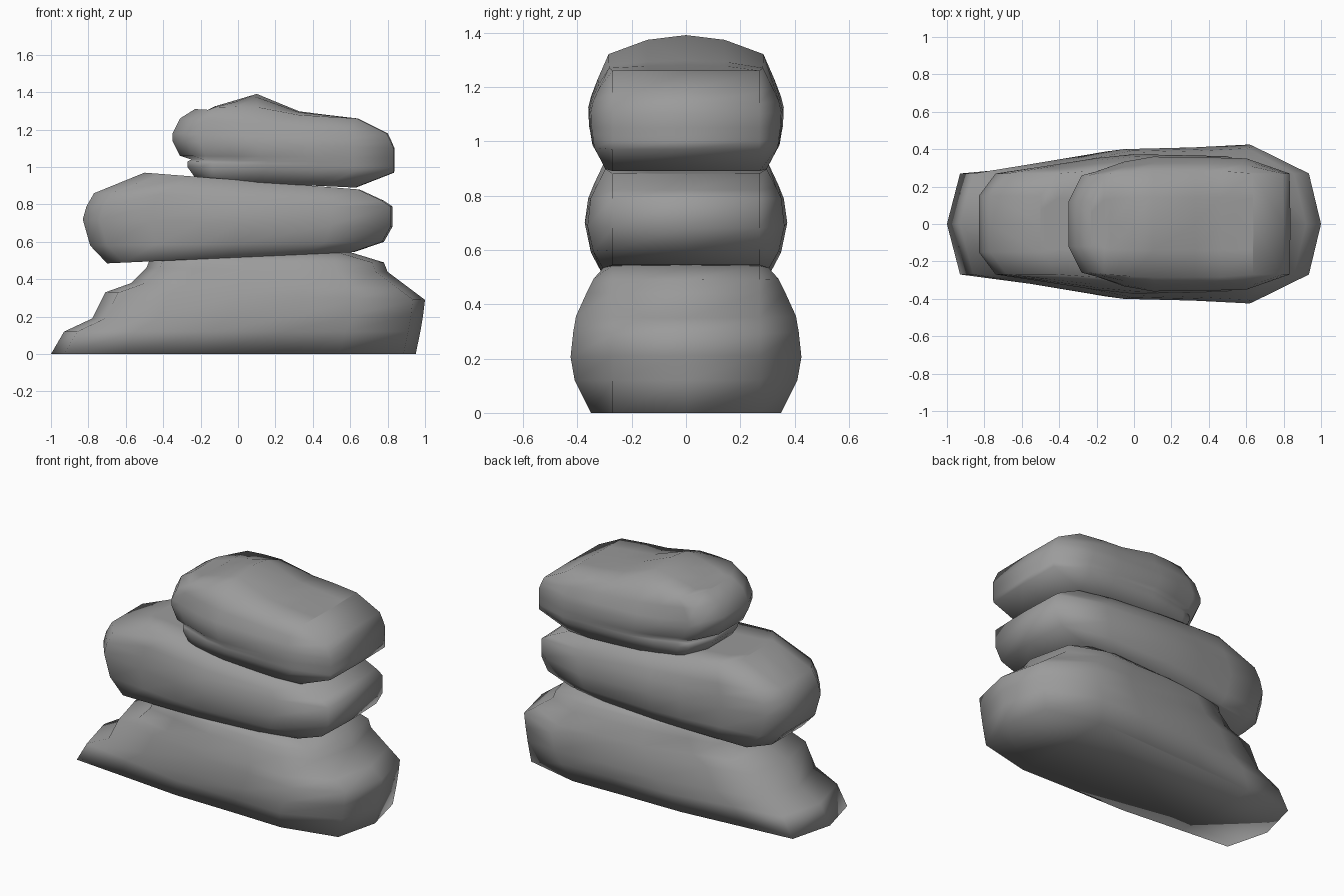
import bpy, bmesh

if "Cube" in bpy.data.objects:
    bpy.data.objects.remove(bpy.data.objects["Cube"])

END_W = 0.27  # half width of the blunt ends

grey = bpy.data.materials.new("dark_stone")
grey.diffuse_color = (0.33, 0.33, 0.33, 1)
grey.use_nodes = True
grey.node_tree.nodes["Principled BSDF"].inputs["Base Color"].default_value = grey.diffuse_color


def stone(name, layers, stations, left, right, bumps=None):
    """Stack tilted outline rings. layer = (x_left, z_left, x_right, z_right, half_width).
    stations = (fraction along length, bulge 0..1); left/right = (inset from tip, y).
    bumps = (edge lift, centre lift) of the top surface at each station."""
    bm = bmesh.new()
    rings = []
    for k, (xl, zl, xr, zr, w) in enumerate(layers):
        last = k == len(layers) - 1
        lifts = bumps if bumps and last else [(0, 0)] * len(stations)
        pts = [(xl + d, y, 0, 0) for d, y in left]
        for (u, f), (edge, centre) in zip(stations, lifts):
            pts.append((xl + u * (xr - xl), END_W + f * (w - END_W), edge, centre))
        pts += [(xr - d, y, 0, 0) for d, y in reversed(right)]

        def row(s):
            """Line of vertices along the stone at s times its half width."""
            crown = 1 - s * s
            return [bm.verts.new((x, s * y, zl + (zr - zl) * (x - xl) / (xr - xl)
                                  + e + (c - e) * crown)) for x, y, e, c in pts]

        tip_l = bm.verts.new((xl, 0, zl))
        tip_r = bm.verts.new((xr, 0, zr))
        back, front = row(1), row(-1)
        rings.append([tip_l] + front + [tip_r] + back[::-1])

        # crowned top surface
        if last:
            rows = [front, row(-0.5), row(0), row(0.5), back]
            for a, b in zip(rows, rows[1:]):
                bm.faces.new((tip_l, a[0], b[0]))
                bm.faces.new((tip_r, a[-1], b[-1]))
                for i in range(len(pts) - 1):
                    bm.faces.new((a[i], a[i + 1], b[i + 1], b[i]))

    # underside and side walls
    bm.faces.new(rings[0])
    for a, b in zip(rings, rings[1:]):
        n = len(a)
        for i in range(n):
            j = (i + 1) % n
            bm.faces.new((a[i], a[j], b[j], b[i]))
    bmesh.ops.recalc_face_normals(bm, faces=bm.faces)
    for f in bm.faces:
        f.smooth = True
    mesh = bpy.data.meshes.new(name)
    bm.to_mesh(mesh)
    bm.free()
    mesh.materials.append(grey)
    obj = bpy.data.objects.new(name, mesh)
    bpy.context.collection.objects.link(obj)
    return obj


# bottom stone: broad base with a stepped toe on the left
stone("bottom_stone", [
    (-1.00, 0.00, 0.95, 0.00, 0.35),
    (-0.93, 0.12, 0.975, 0.12, 0.41),
    (-0.78, 0.19, 0.99, 0.21, 0.425),
    (-0.71, 0.33, 1.00, 0.29, 0.415),
    (-0.57, 0.38, 0.92, 0.35, 0.405),
    (-0.49, 0.46, 0.80, 0.44, 0.365),
    (-0.47, 0.51, 0.78, 0.49, 0.34),
    (-0.46, 0.515, 0.60, 0.545, 0.30)],
    [(0.2, 0.36), (0.41, 0.84), (0.62, 0.9), (0.79, 1.0)],
    [(0.07, 0.27)], [(0.065, 0.27)])

# middle stone: long rounded slab
stone("middle_stone", [
    (-0.70, 0.485, 0.62, 0.545, 0.31),
    (-0.79, 0.58, 0.78, 0.60, 0.35),
    (-0.83, 0.72, 0.825, 0.68, 0.373),
    (-0.81, 0.79, 0.825, 0.79, 0.36),
    (-0.77, 0.86, 0.78, 0.82, 0.34),
    (-0.50, 0.97, 0.65, 0.88, 0.30)],
    [(0.22, 0.4), (0.38, 0.8), (0.5, 1.0), (0.8, 0.9)],
    [(0.0, 0.15), (0.09, 0.27)], [(0.01, 0.27)])

# top stone: undercut on the left, ridge across the top
stone("top_stone", [
    (-0.22, 0.93, 0.63, 0.89, 0.30),
    (-0.27, 1.00, 0.835, 0.97, 0.345),
    (-0.27, 1.03, 0.837, 1.00, 0.35),
    (-0.25, 1.04, 0.837, 1.02, 0.352),
    (-0.31, 1.06, 0.837, 1.05, 0.357),
    (-0.35, 1.14, 0.837, 1.10, 0.36),
    (-0.35, 1.18, 0.82, 1.14, 0.35),
    (-0.31, 1.26, 0.80, 1.18, 0.325),
    (-0.23, 1.31, 0.64, 1.26, 0.285)],
    [(0.12, 0.1), (0.25, 0.7), (0.38, 1.0), (0.64, 0.95), (0.8, 0.9)],
    [(0.0, 0.12), (0.07, 0.26)], [(0.005, 0.27)],
    bumps=[(0.015, 0.02), (0.025, 0.06), (0.03, 0.1), (0.0, 0.02), (0.0, 0.01)])
